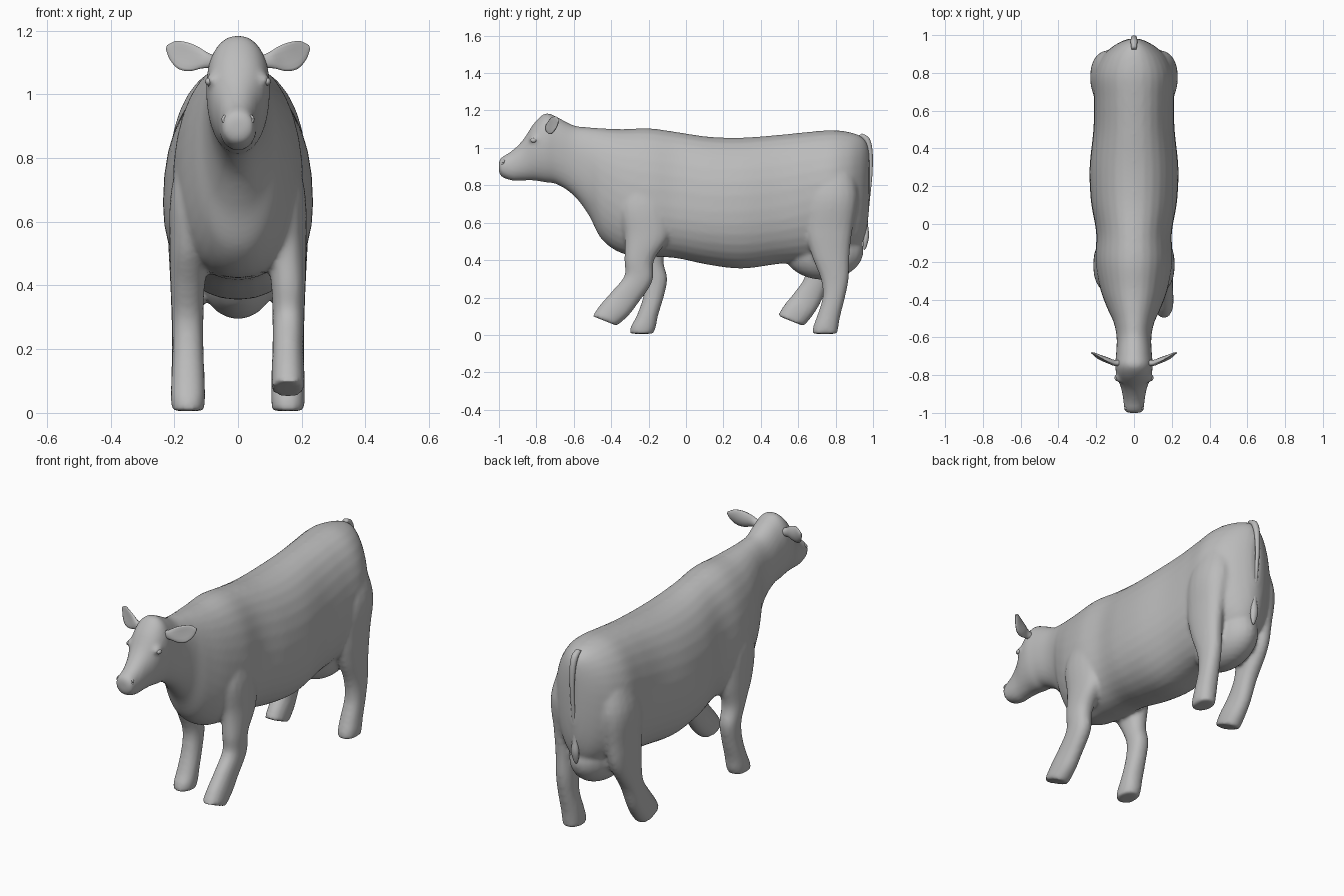
import bpy, bmesh
from math import cos, sin, pi, copysign
from mathutils import Vector

if "Cube" in bpy.data.objects:
    bpy.data.objects.remove(bpy.data.objects["Cube"])

grey = bpy.data.materials.new("plain grey")
grey.use_nodes = True
grey.diffuse_color = (0.5, 0.5, 0.5, 1)
grey.node_tree.nodes["Principled BSDF"].inputs["Base Color"].default_value = (0.5, 0.5, 0.5, 1)


def smooth_path(stations, steps=5):
    """Catmull-Rom interpolation through rows of numbers."""
    s = [stations[0], *stations, stations[-1]]
    rows = []
    for a, b, c, d in zip(s, s[1:], s[2:], s[3:]):
        for k in range(steps):
            t = k / steps
            rows.append([0.5 * (2 * q + (r - p) * t + (2 * p - 5 * q + 4 * r - u) * t * t
                                + (3 * q - p - 3 * r + u) * t ** 3)
                         for p, q, r, u in zip(a, b, c, d)])
    return rows + [list(stations[-1])]


def loft(bm, rings):
    """Skin a list of equal rings and cap both ends."""
    loops = [[bm.verts.new(p) for p in ring] for ring in rings]
    n = len(loops[0])
    for a, b in zip(loops, loops[1:]):
        for i in range(n):
            bm.faces.new((a[i], a[(i + 1) % n], b[(i + 1) % n], b[i]))
    bm.faces.new(loops[0][::-1])
    bm.faces.new(loops[-1])


def circle(n, power=1.0):
    for i in range(n):
        c, s = cos(2 * pi * i / n), sin(2 * pi * i / n)
        yield copysign(abs(c) ** power, c), copysign(abs(s) ** power, s)


def finish(name, bm):
    bmesh.ops.recalc_face_normals(bm, faces=bm.faces)
    mesh = bpy.data.meshes.new(name)
    bm.to_mesh(mesh)
    bm.free()
    mesh.materials.append(grey)
    for p in mesh.polygons:
        p.use_smooth = True
    ob = bpy.data.objects.new(name, mesh)
    bpy.context.collection.objects.link(ob)
    return ob


def ball(bm, centre, size):
    made = bmesh.ops.create_uvsphere(bm, u_segments=24, v_segments=16, radius=1)["verts"]
    bmesh.ops.scale(bm, vec=size, verts=made)
    bmesh.ops.translate(bm, vec=centre, verts=made)


# Head, neck and trunk: y, top, bottom, half width, height of the widest point
trunk = [
    (-1.0, .93, .87, .035, .90), (-.985, .95, .845, .05, .90), (-.93, .985, .825, .057, .90),
    (-.87, 1.045, .825, .068, .94), (-.81, 1.135, .825, .09, 1.0), (-.75, 1.185, .815, .1, 1.02),
    (-.69, 1.165, .805, .095, 1.0), (-.6, 1.12, .745, .092, .95), (-.52, 1.11, .64, .108, .9),
    (-.45, 1.105, .51, .14, .82), (-.34, 1.1, .435, .18, .75), (-.2, 1.105, .42, .205, .7),
    (-.05, 1.085, .41, .2, .68), (.12, 1.06, .375, .228, .66), (.3, 1.055, .355, .235, .66),
    (.5, 1.07, .38, .215, .68), (.65, 1.085, .39, .212, .72), (.78, 1.095, .4, .215, .75),
    (.87, 1.085, .43, .18, .78), (.93, 1.065, .47, .125, .8), (.965, 1.03, .56, .07, .82),
    (.98, .97, .68, .03, .83),
]
body = bmesh.new()
rings = []
for y, top, low, w, mid in smooth_path(trunk):
    rings.append([(w * c, y, mid + s * ((top - mid) if s > 0 else (mid - low)))
                  for c, s in circle(32, .92)])
loft(body, rings)

# Legs: height, front edge, back edge, centre x, half width, slope of the section
shoulder = [(.9, -.3, -.14, .09, .07, 0), (.7, -.36, -.09, .125, .085, 0), (.53, -.33, -.09, .15, .065, 0)]
thigh = [(.95, .7, .88, .09, .08, 0), (.75, .64, .92, .13, .1, 0), (.56, .64, .89, .155, .066, 0)]
legs = {
    (1, "front"): shoulder + [(.4, -.33, -.17, .158, .054, 0), (.3, -.33, -.18, .158, .05, -.2),
                              (.2, -.4, -.255, .157, .049, -.4), (.13, -.46, -.31, .157, .052, -.4),
                              (.075, -.5, -.37, .157, .052, -.4)],
    (-1, "front"): shoulder + [(.4, -.26, -.12, .158, .054, 0), (.3, -.22, -.1, .158, .05, 0),
                               (.2, -.23, -.12, .157, .049, 0), (.1, -.265, -.15, .157, .053, 0),
                               (.045, -.295, -.16, .157, .054, 0), (.006, -.3, -.175, .157, .05, 0)],
    (1, "hind"): thigh + [(.43, .67, .875, .16, .054, 0), (.3, .72, .87, .16, .049, 0),
                          (.2, .73, .85, .16, .048, 0), (.1, .7, .825, .157, .052, 0),
                          (.045, .68, .815, .157, .053, 0), (.006, .675, .81, .157, .05, 0)],
    (-1, "hind"): thigh + [(.43, .64, .86, .16, .054, 0), (.3, .635, .77, .16, .049, -.2),
                           (.2, .58, .72, .16, .048, -.4), (.13, .525, .675, .157, .052, -.4),
                           (.075, .49, .63, .157, .052, -.4)],
}
for (side, _), stations in legs.items():
    rings = []
    for z, front, back, x, w, slope in smooth_path(stations):
        half = (back - front) / 2
        rings.append([(side * x + w * c, front + half + half * s, z + slope * half * s)
                      for c, s in circle(20, .9)])
    loft(body, rings)

# Udder and brow bumps
ball(body, (0, .735, .45), (.125, .215, .155))
for side in (-1, 1):
    ball(body, (side * .078, -.81, 1.045), (.022, .03, .022))

# Fuse the shells into one smooth skin
skin = finish("body", body)
fuse = skin.modifiers.new("fuse", "REMESH")
fuse.mode, fuse.voxel_size, fuse.use_smooth_shade = "VOXEL", .011, True
relax = skin.modifiers.new("relax", "SMOOTH")
relax.factor, relax.iterations = .5, 6
bpy.context.view_layer.objects.active = skin
for name in ("fuse", "relax"):
    bpy.ops.object.modifier_apply(modifier=name)

# Ears: thin leaves, x, y, z, half height, half thickness
leaf = [(.07, -.735, 1.1, .018, .016), (.105, -.735, 1.107, .026, .016), (.14, -.72, 1.112, .04, .014),
        (.175, -.705, 1.122, .043, .011), (.205, -.69, 1.138, .03, .008), (.225, -.682, 1.148, .006, .004)]
for side, name in ((1, "left_ear"), (-1, "right_ear")):
    bm = bmesh.new()
    loft(bm, [[(side * (x - .3 * h * s), y + t * c + 5 * (h * s) ** 2 * -1, z + h * s)
               for c, s in circle(14)] for x, y, z, h, t in smooth_path(leaf, 4)])
    finish(name, bm)

# Eyes and nostril rims
for side, label in ((1, "left"), (-1, "right")):
    bm = bmesh.new()
    ball(bm, (side * .092, -.815, 1.04), (.011, .016, .012))
    finish(label + "_eye", bm)
    bm = bmesh.new()
    hub = Vector((side * .033, -.978, .922))
    path = [hub + Vector((.014 * c, .004 * s, .012 * s)) for c, s in circle(12)]
    loft(bm, [[p + (p - hub).normalized() * .005 * c + Vector((0, .007 * s, 0))
               for c, s in circle(6)] for p in path + path[:1]])
    finish(label + "_nostril", bm)

# Tail with a tuft: y, z, radius
cord = [(.93, 1.07, .014), (.965, 1.045, .018), (.985, .98, .016), (.988, .86, .012), (.975, .72, .011),
        (.962, .6, .014), (.962, .52, .022), (.958, .47, .012), (.955, .455, .003)]
bm = bmesh.new()
loft(bm, [[(r * c, y + r * s * .8, z + r * s * .5) for c, s in circle(10)]
          for y, z, r in smooth_path(cord, 4)])
finish("tail", bm)
